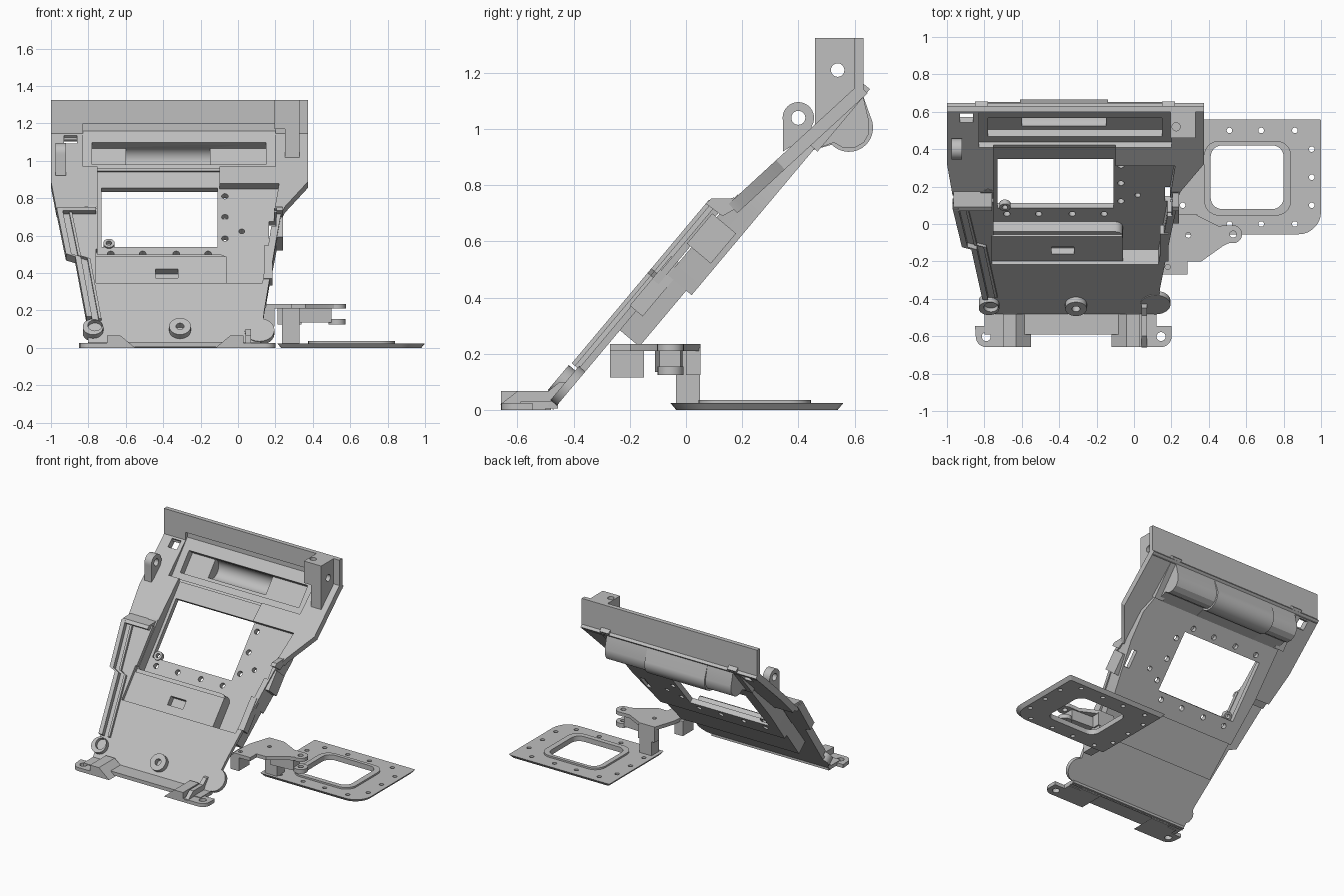
import bpy, bmesh, math
from mathutils import Matrix

if "Cube" in bpy.data.objects:
    bpy.data.objects.remove(bpy.data.objects["Cube"])

A, B = math.radians(50), math.radians(42.6)
C, S = math.cos(A), math.sin(A)
# frames: world, sloped panel and flatter upper sheet (x, along slope, normal), side profile (y, z, x)
W = Matrix.Identity(4)
P = Matrix(((1, 0, 0, 0), (0, C, -S, -0.473), (0, S, C, 0), (0, 0, 0, 1)))
T = Matrix.Translation((0, .174, .754)) @ Matrix.Rotation(B, 4, 'X')
Y = Matrix(((0, 0, 1, 0), (1, 0, 0, 0), (0, 1, 0, 0), (0, 0, 0, 1)))

grey = bpy.data.materials.new("light grey plastic")
grey.diffuse_color = (0.52, 0.52, 0.52, 1)
grey.use_nodes = True
grey.node_tree.nodes["Principled BSDF"].inputs["Base Color"].default_value = grey.diffuse_color


def arc(cx, cy, r, a0=0, a1=360, n=24):
    full = a1 - a0 >= 360
    return [(cx + r * math.cos(math.radians(a0 + (a1 - a0) * i / (n if full else n - 1))),
             cy + r * math.sin(math.radians(a0 + (a1 - a0) * i / (n if full else n - 1))))
            for i in range(n)]


def rect(x0, y0, x1, y1):
    return [(x0, y0), (x1, y0), (x1, y1), (x0, y1)]


def rrect(x0, y0, x1, y1, r):
    rs = r if isinstance(r, tuple) else (r,) * 4
    out = []
    for (cx, cy, a), q in zip(((x1, y1, 0), (x0, y1, 90), (x0, y0, 180), (x1, y0, 270)), rs):
        sx, sy = (1 if cx == x1 else -1), (1 if cy == y1 else -1)
        out += arc(cx - sx * q, cy - sy * q, q, a, a + 90, 8)
    return out


def prism(name, loops, lo, hi, frame=W, base=None):
    """Extrude one outline, or a list of outlines, from lo to hi (base = other outline at lo)."""
    if isinstance(loops[0][0], (int, float)):
        loops = [loops]
    bm = bmesh.new()
    for pts in loops:
        a = [bm.verts.new((x, y, lo)) for x, y in (base or pts)]
        b = [bm.verts.new((x, y, hi)) for x, y in pts]
        bm.faces.new(a[::-1])
        bm.faces.new(b)
        for i in range(len(a)):
            j = (i + 1) % len(a)
            bm.faces.new((a[i], a[j], b[j], b[i]))
    bmesh.ops.recalc_face_normals(bm, faces=bm.faces)
    bm.transform(frame)
    me = bpy.data.meshes.new(name)
    bm.to_mesh(me)
    bm.free()
    me.materials.append(grey)
    ob = bpy.data.objects.new(name, me)
    bpy.context.collection.objects.link(ob)
    return ob


def cut(ob, *cutters):
    """Subtract (loops, lo, hi, frame) prisms from an object."""
    tools = []
    for c in cutters:
        t = prism("cutter", *c)
        t.hide_render = True
        m = ob.modifiers.new("cut", 'BOOLEAN')
        m.operation, m.solver, m.object = 'DIFFERENCE', 'EXACT', t
        tools.append(t)
    dg = bpy.context.evaluated_depsgraph_get()
    me = bpy.data.meshes.new_from_object(ob.evaluated_get(dg))
    ob.modifiers.clear()
    ob.data = me
    for t in tools:
        bpy.data.objects.remove(t)
    return ob


# --- sloped panel cutters
tray_in = ([(-.75, .66), (-.12, .66)] + arc(-.1, .62, .04, 90, 0, 6) +
           [(-.06, .43), (.13, .43), (.22, 1.176), (-.1, 1.176), (-.1, 1.32), (-.75, 1.32)], -.08, .2, P)
shelf = (rect(-.76, .43, -.055, .67), -.01, .2, P)
slot = (rect(-.44, .487, -.32, .548), -.04, .2, P)
window = (rect(-.73, .772, -.11, 1.183), -.3, .2, P)
side_slot = (rect(.165, .83, .205, .95), -.3, .2, P)
holes = ([arc(x, u, .018, n=14) for x in (-.68, -.51, -.33, -.16) for u in (.724, 1.222)] +
         [arc(-.07, u, .018, n=14) for u in (.83, .98, 1.125)] + [arc(.02, .88, .016, n=14)], -.3, .2, P)
above_sheet = (rect(-2, 0, 2, .7), -.002, .3, T)
# lowered bay in front of the roller, cut into the wall
bay = ([(.438, .946), (.618, 1.16), (.618, 1.2), (.45, 1.2), (.37, 1.0)], -.83, .2, Y)
recess = (rect(-.78, 1.355, .15, 1.51), -.14, .2, P)
roller = (arc(.575, 1.01, .066, n=32), -.6, -.15, Y)

# --- sloped panel: lower sheet and flatter upper sheet
left = [(-.80, 0), (-.81, .17), (-.87, .59), (-.92, .61), (-.97, .93)]
lower = prism("lower_panel", [(.12, 0), (.14, .235), (.2, .7), (.235, .95)] +
              [(-.97, .95)] + left[::-1], 0, .025, P)
cut(lower, tray_in, shelf, side_slot)
upper = prism("upper_panel", [(-.97, -.03), (.24, -.03), (.25, .0), (.375, .2), (.375, .6),
                              (-1, .6), (-1, .2)], -.045, 0, T)
cut(upper, tray_in, bay, recess, window, side_slot, (rect(-.93, .5, -.86, .565), -.2, .2, T))
step = [(.07, .735), (.09, .752), (.174, .754), (.2, .73), (.13, .69)]
prism("panel_step_left", step, -.965, -.76, Y)
prism("panel_step_right", step, .205, .24, Y)

# --- recessed tray with window and screw holes
tray = prism("window_tray", [(-.79, .63), (.185, .63), (.24, 1.0), (.245, 1.2), (.2, 1.34), (-.82, 1.34), (-.82, .95)],
             -.115, -.005, P)
cut(tray, tray_in, shelf, window, holes, side_slot, above_sheet, bay)
lower_tray = prism("shelf_tray", [(-.77, .37), (.15, .37), (.185, .635), (-.79, .635)], -.09, .002, P)
cut(lower_tray, tray_in, slot)

# --- raised rims along the left edge
for nm, d0, d1, h in (("outer_rim", 0, .03, .056), ("inner_rim", .065, .08, .042)):
    prism(nm, [(x + d0, u) for x, u in left[1:]] + [(x + d1, u) for x, u in left[:0:-1]], .0, h, P)
cut(prism("left_end_ring", arc(-.775, .1, .055), 0, .056, P), (arc(-.765, .11, .038), .03, .1, P))
prism("right_end_lobe", arc(.115, .1, .08), 0, .03, P)
cut(prism("panel_boss", arc(-.31, .1, .058), .0, .06, P), (arc(-.31, .1, .022), .02, .1, P))
for i, u in enumerate((.79, .98)):
    cut(prism(f"window_ear_{i}", arc(-.69 - .09 * i, u, .03), -.1, -.07 + .06 * i, P),
        (arc(-.69 - .09 * i, u, .015), -.2, .2, P))
prism("right_clip", rect(.14, .46, .185, .69), -.03, .03, P)
prism("right_tab", rect(.2, .76, .24, .9), -.095, .016, P)

# --- roller trough behind the top of the panel
prism("bay_floor_left", rect(-.85, 1.31, -.78, 1.6), -.13, -.09, P)
prism("bay_floor_right", rect(.15, 1.31, .22, 1.6), -.13, -.09, P)
for nm, x0, x1, r, n in (("trough_side_housing", -.81, .18, .075, 6), ("trough_mid_housing", -.61, -.14, .086, 18)):
    prof = [(.41, .945), (.45, .925)] + arc(.58, 1.005, r, 225, 375, n) + [(.63, 1.12), (.62, 1.16)]
    cut(prism(nm, prof, x0, x1, Y), bay, recess, roller)

# --- top wall and right bracket
cut(prism("top_wall", rect(.60, 1.11, .632, 1.325), -1, .375, Y), bay)
pin = (arc(.54, 1.21, .024), -.5, 1, Y)
cut(prism("bracket_arm", [(.46, 1.01), (.5, 1.01), (.61, 1.13), (.61, 1.325), (.46, 1.325)], .25, .33, Y), pin)
cut(prism("bracket_block", rect(.46, 1.17, .61, 1.325), .195, .251, Y), pin,
    (arc(.225, .52, .022), 1.28, 1.4, W))

# --- pivot lug at the top left
lug = arc(.4, 1.04, .056, -30, 190, 20) + [(.345, .92), (.44, .98)]
cut(prism("pivot_lug", lug, -.975, -.92, Y), (arc(.4, 1.04, .025), -1.2, -.8, Y))

# --- feet at the lower edge
prism("foot_bridge", rect(-.8, -.59, .12, -.455), 0.005, .03)
for nm, xe, xi, xh in (("left", -.85, -.6, -.79), ("right", .2, -.07, .145)):
    s = 1 if xi > xe else -1
    pad = arc(xh, -.602, .056, 180 if s > 0 else 270, 270 if s > 0 else 360, 8)
    pts = ([(xe, -.546)] + pad + [(xi - s * .04, -.658), (xi, -.5), (xe + s * .08, -.5), (xe + s * .08, -.546)]
           if s > 0 else
           pad + [(xe, -.546), (xe - .08, -.546), (xe - .08, -.5), (xi, -.5), (xi + .04, -.658)])
    cut(prism(nm + "_foot", pts, 0, .025), (arc(xh, -.602, .024), -.1, .1))
    # sloped block on the inner end, profile in x and z
    wedge = [(xi - s * .1, 0), (xi + s * .05, 0), (xi - s * .03, .067), (xi - s * .1, .067)]
    prism(nm + "_foot_block", wedge, .48, .658, Matrix.Rotation(math.pi / 2, 4, 'X'))
prism("right_foot_rail", [(-.66, .02), (-.46, .02), (-.42, .1), (-.45, .1), (-.49, .067), (-.6, .067)], .04, .07, Y)

# --- flat frame lying on the ground
opening = (rrect(.41, .08, .80, .42, .06), -.1, .1)
screws = ([arc(x, y, .015, n=14) for x in (.33, .51, .68, .86) for y in (0, .5)] +
          [arc(x, y, .015, n=14) for x in (.26, .95) for y in (.1, .25, .4)], -.1, .1)
edge = rrect(.21, -.055, 1, .56, (.01, .01, .01, .12))
under = [(.605 + (x - .605) * .95, .2525 + (y - .2525) * .935) for x, y in edge]
cut(prism("ground_frame", edge, 0, .024, W, under), opening, screws)
cut(prism("ground_frame_lip", rrect(.375, .045, .84, .445, .08), .02, .036), opening)

# --- small arm bracket over the frame
top = ([(.15, -.27), (.285, -.27), (.285, -.2), (.36, -.2), (.48, -.115)] +
       arc(.53, -.055, .048, -110, 90, 12) + [(.45, -.01), (.35, .04), (.33, .052), (.21, .052), (.16, -.1)])
pinhole = (arc(.53, -.055, .018, n=14), 0, .4)
cut(prism("arm_plate", top, .21, .235), pinhole, ([arc(.29, -.06, .014, n=12), arc(.18, -.23, .014, n=12)], 0, .4))
cut(prism("arm_tip", arc(.53, -.055, .046), .125, .155), pinhole)
prism("arm_web", [(.33, -.11), (.5, -.095), (.5, -.02), (.33, -.01)], .135, .215)
prism("arm_wall", rect(.21, .0, .34, .052), .125, .22)
prism("arm_post", rect(.235, -.035, .33, .05), .02, .215)
prism("arm_hook", [(.13, -.27), (.195, -.27), (.195, -.15), (.13, -.15)], .115, .22)

# --- smooth round surfaces, keep hard edges
for ob in bpy.data.objects:
    ob.select_set(True)
    bpy.context.view_layer.objects.active = ob
bpy.ops.object.shade_smooth_by_angle(angle=math.radians(30))
